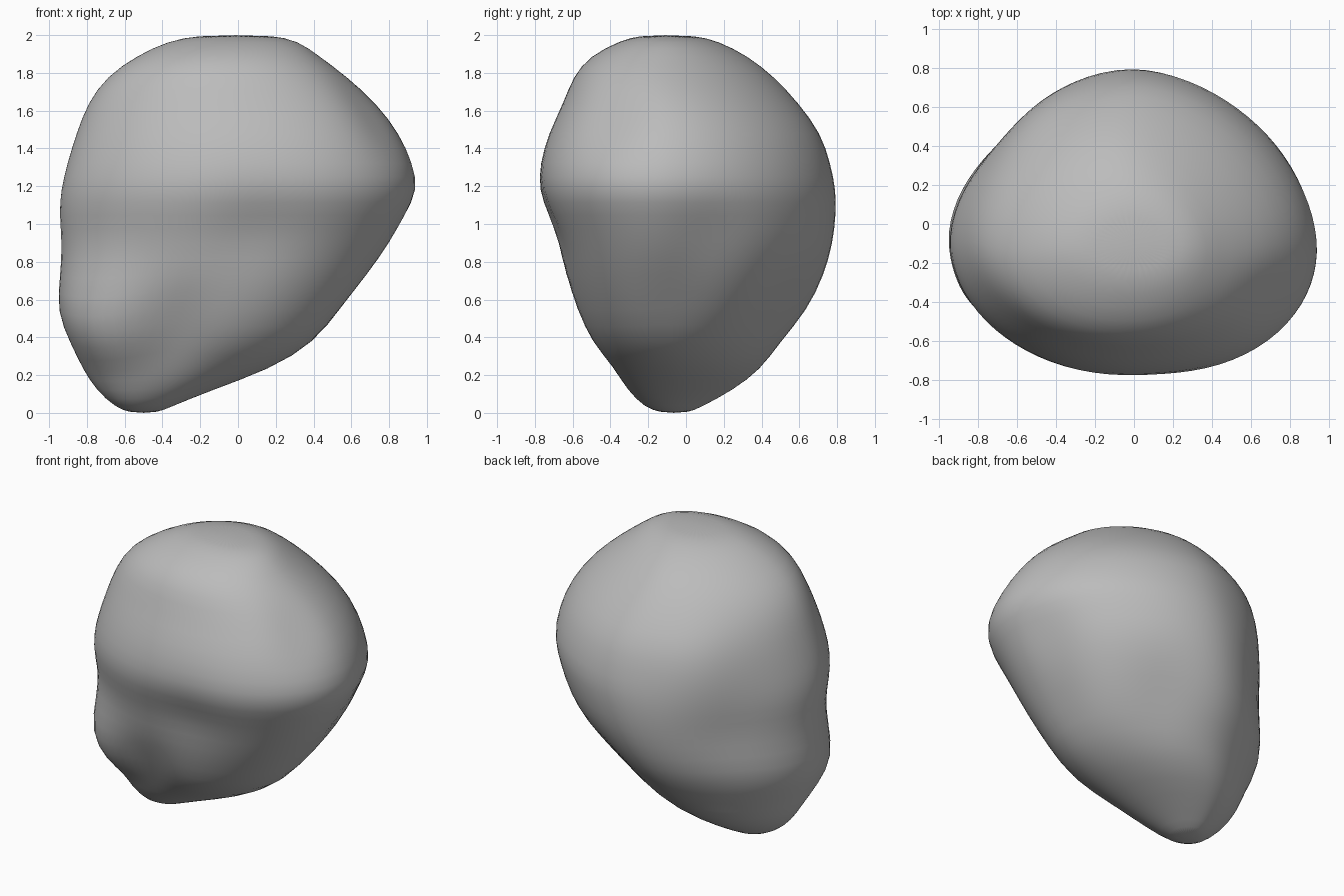
import bpy, bmesh, math
from mathutils import Vector

cube = bpy.data.objects.get("Cube")
if cube:
    bpy.data.objects.remove(cube, do_unlink=True)

SEGMENTS = 40
CORE = Vector((-0.05, 0, 1))

# Outline by height: z, x min, x max, y min, y max
OUTLINE = [
    (0, -.57, -.43, -.13, .01),
    (.03, -.65, -.36, -.22, .08),
    (.12, -.75, -.14, -.31, .25),
    (.23, -.82, .17, -.39, .4),
    (.37, -.88, .41, -.52, .5),
    (.54, -.96, .57, -.59, .65),
    (.73, -.945, .72, -.65, .74),
    (.9, -.94, .83, -.69, .785),
    (1.05, -.955, .9, -.75, .8),
    (1.18, -.945, .96, -.795, .8),
    (1.32, -.91, .93, -.78, .77),
    (1.48, -.86, .86, -.73, .72),
    (1.64, -.8, .74, -.65, .6),
    (1.78, -.7, .58, -.6, .47),
    (1.89, -.54, .43, -.51, .33),
    (1.97, -.37, .32, -.35, .17),
    (2, -.2, .18, -.24, .04),
]

# Dents (negative) and swellings (positive): centre, radius, height
FEATURES = [
    ((.66, -.32, 1.5), .15, -.07),
    ((.85, .1, .9), .22, -.05),
    ((.1, -.7, .98), .25, -.04),
    ((-.35, -.55, .42), .2, -.07),
    ((-.78, -.45, .5), .26, .09),
    ((-.65, .4, .9), .35, -.05),
    ((-.45, .55, 1.35), .25, .03),
    ((.62, -.05, .62), .2, -.04),
    ((.2, .55, .55), .22, -.04),
]


def ring_point(row, angle):
    """Point on a lopsided rounded ring, with flatter back corners."""
    z, x0, x1, y0, y1 = row
    cx, cy = (x0 + x1) / 2, (y0 + y1) / 2 - .12 * (y1 - y0) / 2
    c, s = math.cos(angle), math.sin(angle)
    power = 1.75 if s > 0 else (2.2 if c > 0 else 2)
    r = (abs(c) ** power + abs(s) ** power) ** (-1 / power)
    return Vector((cx + r * c * (x1 - cx if c > 0 else cx - x0),
                   cy + r * s * (y1 - cy if s > 0 else cy - y0), z))


def weather(p):
    """Push a point in or out near each surface feature."""
    shift = Vector()
    for centre, radius, height in FEATURES:
        falloff = math.exp(-((p - Vector(centre)).length / radius) ** 2)
        shift += (p - CORE).normalized() * height * falloff
    return p + shift


# Rock body: lofted rings closed at both ends
bm = bmesh.new()
rings = [[bm.verts.new(weather(ring_point(row, math.tau * i / SEGMENTS)))
          for i in range(SEGMENTS)] for row in OUTLINE]
for low, high in zip(rings, rings[1:]):
    for i in range(SEGMENTS):
        j = (i + 1) % SEGMENTS
        bm.faces.new((low[i], low[j], high[j], high[i]))
bm.faces.new(rings[0][::-1])
bm.faces.new(rings[-1])
bmesh.ops.recalc_face_normals(bm, faces=bm.faces)
for face in bm.faces:
    face.smooth = True
mesh = bpy.data.meshes.new("rock_body")
bm.to_mesh(mesh)
bm.free()
rock = bpy.data.objects.new("rock_body", mesh)
bpy.context.collection.objects.link(rock)
rock.modifiers.new("rounding", 'SUBSURF').levels = 1
rock.modifiers["rounding"].render_levels = 1

# Grey stone
stone = bpy.data.materials.new("grey_stone")
stone.use_nodes = True
colour = (.5, .5, .5, 1)
stone.diffuse_color = colour
bsdf = stone.node_tree.nodes["Principled BSDF"]
bsdf.inputs["Base Color"].default_value = colour
bsdf.inputs["Roughness"].default_value = .9
mesh.materials.append(stone)
